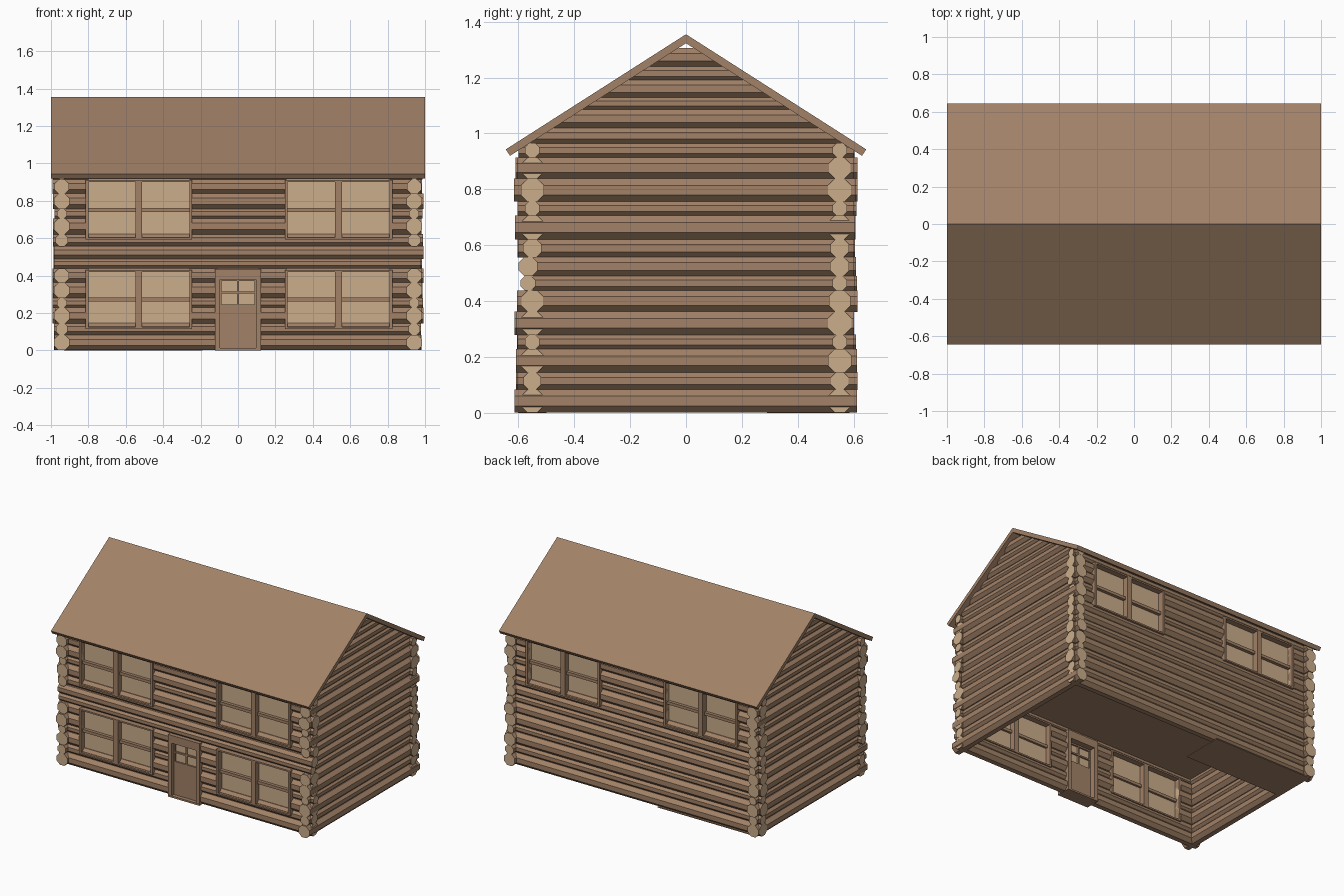
import bpy, bmesh, math, random
from mathutils import Vector

if "Cube" in bpy.data.objects:
    bpy.data.objects.remove(bpy.data.objects["Cube"])

random.seed(4)

def material(name, color):
    m = bpy.data.materials.new(name)
    m.diffuse_color = color
    m.use_nodes = True
    m.node_tree.nodes["Principled BSDF"].inputs["Base Color"].default_value = m.diffuse_color
    return m

WOOD = material("brown_wood", (0.36, 0.22, 0.135, 1))
PALE = material("pale_tan", (0.60, 0.42, 0.26, 1))

def finish(bm, name, mats):
    bmesh.ops.recalc_face_normals(bm, faces=bm.faces)
    me = bpy.data.meshes.new(name)
    bm.to_mesh(me)
    bm.free()
    for m in mats:
        me.materials.append(m)
    ob = bpy.data.objects.new(name, me)
    bpy.context.collection.objects.link(ob)
    return ob

def add_log(bm, axis, a, b, off, z, half):
    """Eight-sided log running from a to b along x or y, flat on top."""
    r = half * 1.02 / math.cos(math.pi / 8)
    rings = []
    for t in (a, b):
        ring = []
        for i in range(8):
            ang = (i + 0.5) * math.pi / 4
            u, w = off + r * math.cos(ang), z + r * math.sin(ang)
            ring.append(bm.verts.new((t, u, w) if axis == 'x' else (u, t, w)))
        rings.append(ring)
    for i in range(8):
        j = (i + 1) % 8
        bm.faces.new((rings[0][i], rings[0][j], rings[1][j], rings[1][i]))
    for ring in rings:
        bm.faces.new(ring).material_index = 1

def add_box(bm, x0, x1, y0, y1, z0, z1, mat=0):
    v = [bm.verts.new((x, y, z)) for x in (x0, x1) for y in (y0, y1) for z in (z0, z1)]
    for f in ((0, 1, 3, 2), (4, 6, 7, 5), (0, 4, 5, 1), (2, 3, 7, 6), (0, 2, 6, 4), (1, 5, 7, 3)):
        bm.faces.new([v[i] for i in f]).material_index = mat

def end(base):
    return base + random.uniform(-0.008, 0.008)

# heights where one log row meets the next; the last six rows fill the gables
edges = [0.002, .083, .145, .228, .28, .362, .438, .49, .557, .622, .705, .757, .838, .914, .965]
gable_edges = [.965, 1.02, 1.085, 1.13, 1.19, 1.24, 1.305]
rows = [((a + b) / 2, (b - a) / 2) for a, b in zip(edges, edges[1:])]
gable_rows = [((a + b) / 2, (b - a) / 2) for a, b in zip(gable_edges, gable_edges[1:])]

def spans(z, front):
    """Stretches of log left between door and window openings."""
    holes = []
    lower, upper = front and 0.13 < z < 0.42, 0.60 < z < 0.90
    if lower or upper:
        holes += [(-0.80, -0.26), (0.26, 0.81)]
    if front and z < 0.42:
        holes.append((-0.11, 0.11))
    cuts = [-end(0.985)] + [c for h in sorted(holes) for c in h] + [end(0.985)]
    return zip(cuts[::2], cuts[1::2])

# front and back log walls
for name, s in (("front_log_wall", -1), ("back_log_wall", 1)):
    bm = bmesh.new()
    for i, (z, h) in enumerate(rows):
        y = 0.565 if s < 0 and i in (6, 7) else 0.55
        for a, b in spans(z, s < 0):
            add_log(bm, 'x', a, b, s * y, z, h)
    finish(bm, name, (WOOD, PALE))

# side log walls, trimmed under the roof slopes
for name, s in (("left_log_wall", -1), ("right_log_wall", 1)):
    bm = bmesh.new()
    for i, (z, h) in enumerate(rows):
        front = 0.55 if i in (6, 7) else end(0.607)
        add_log(bm, 'y', -front, end(0.607), s * 0.942, z, h)
    for z, h in gable_rows:
        add_log(bm, 'y', -0.6, 0.6, s * 0.942, z, h)
    for k in (-1, 1):
        bmesh.ops.bisect_plane(bm, geom=bm.verts[:] + bm.edges[:] + bm.faces[:],
                               plane_co=(0, 0, 1.335), plane_no=Vector((0, 0.639 * k, 1)),
                               clear_outer=True)
    finish(bm, name, (WOOD, PALE))

# gabled roof: bent slab pushed along x
profile = [(0, 1.355), (0.645, 0.943), (0.63, 0.92), (0, 1.323), (-0.63, 0.92), (-0.645, 0.943)]
bm = bmesh.new()
ringa, ringb = [[bm.verts.new((x, y, z)) for y, z in profile] for x in (-1, 1)]
for i in range(6):
    j = (i + 1) % 6
    bm.faces.new((ringa[i], ringa[j], ringb[j], ringb[i]))
for r in (ringa, ringb):
    bm.faces.new((r[0], r[1], r[2], r[3]))
    bm.faces.new((r[0], r[3], r[4], r[5]))
finish(bm, "roof", (WOOD,))

# double windows: frame, centre post, crossbars, panes
def window(name, x0, x1, z0, z1, s):
    bm = bmesh.new()
    def box(a, b, c, d, yin, yout, mat=0):
        add_box(bm, a, b, *sorted((s * yin, s * yout)), c, d, mat)
    t, xm, zm = 0.015, (x0 + x1) / 2, (z0 + z1) / 2
    for a, b in ((x0, x0 + t), (xm - 0.018, xm + 0.018), (x1 - t, x1)):
        box(a, b, z0, z1, 0.51, 0.60)
    for a, b in ((z0, z0 + t * 0.7), (z1 - t * 0.7, z1)):
        box(x0, x1, a, b, 0.51, 0.598)
    box(x0, x1, zm - 0.01, zm + 0.01, 0.535, 0.58)
    box(x0 + t, x1 - t, z0 + 0.01, z1 - 0.01, 0.55, 0.558, 1)
    finish(bm, name, (WOOD, PALE))

for side, x0, x1 in (("left", -0.815, -0.245), ("right", 0.25, 0.825)):
    window("lower_front_window_" + side, x0, x1, 0.115, 0.43, -1)
    window("upper_front_window_" + side, x0, x1, 0.592, 0.91, -1)
    window("back_window_" + side, x0, x1, 0.592, 0.91, 1)

# door frame, header and sill
bm = bmesh.new()
for s in (-1, 1):
    add_box(bm, *sorted((s * 0.095, s * 0.122)), -0.60, -0.50, 0, 0.40)
add_box(bm, -0.122, 0.122, -0.60, -0.50, 0.38, 0.435)
add_box(bm, -0.122, 0.122, -0.602, -0.50, 0, 0.012)
finish(bm, "door_frame", (WOOD,))

# door leaf with a four-pane light
bm = bmesh.new()
add_box(bm, -0.097, 0.097, -0.575, -0.54, 0.01, 0.245)
add_box(bm, -0.088, 0.088, -0.564, -0.552, 0.245, 0.375, 1)
for x in (-0.092, 0, 0.092):
    add_box(bm, x - 0.005, x + 0.005, -0.575, -0.54, 0.245, 0.38)
for z in (0.31, 0.375):
    add_box(bm, -0.097, 0.097, -0.574, -0.541, z - 0.005, z + 0.005)
finish(bm, "door", (WOOD, PALE))

# upper storey floor and the small ground panel in the back corner
bm = bmesh.new()
add_box(bm, -0.93, 0.93, -0.54, 0.54, 0.47, 0.485)
finish(bm, "upper_floor", (WOOD,))
bm = bmesh.new()
add_box(bm, -0.93, -0.19, 0.29, 0.585, 0, 0.006)
finish(bm, "ground_panel", (WOOD,))
